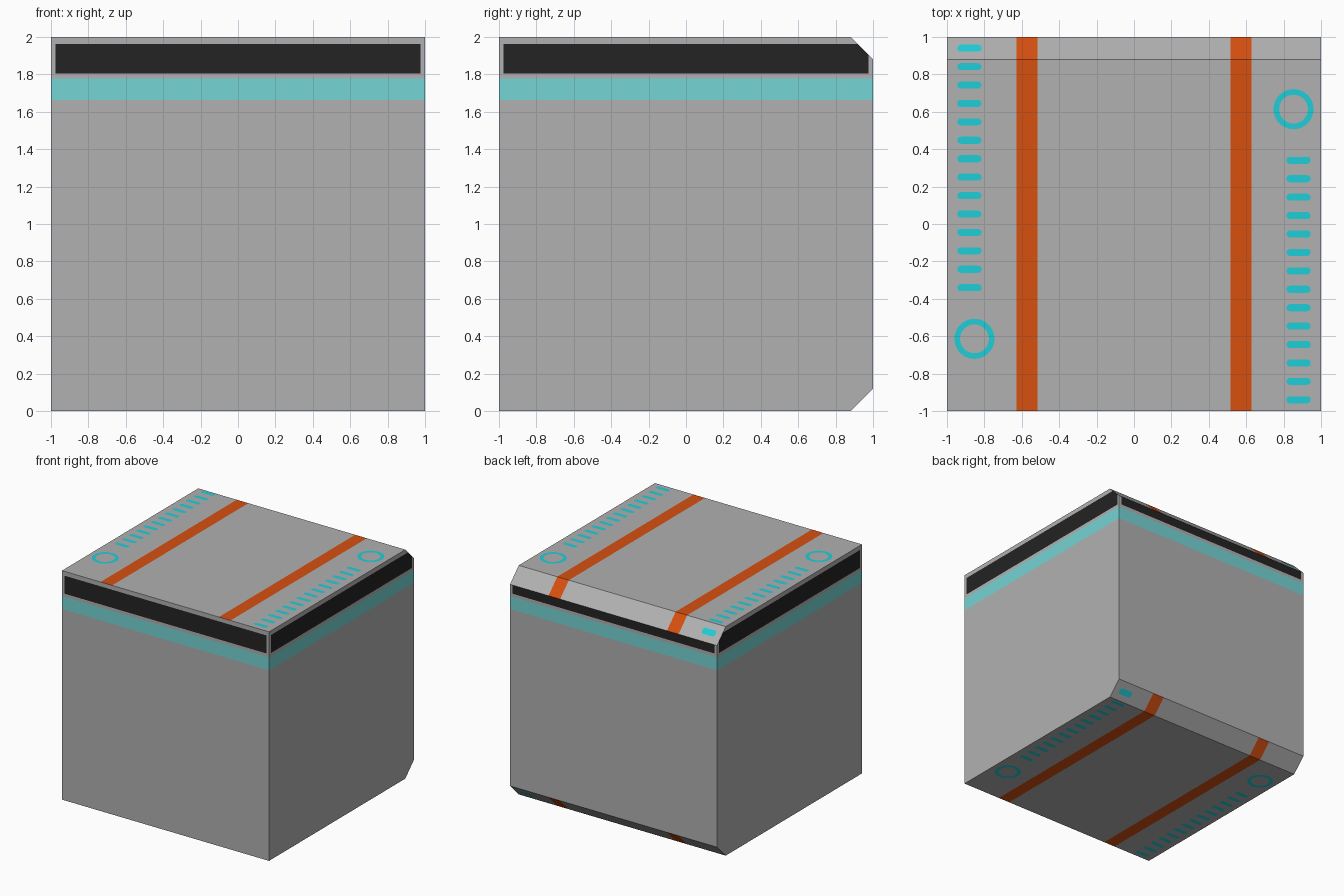
import bpy, bmesh, math
from mathutils import Vector

if "Cube" in bpy.data.objects:
    bpy.data.objects.remove(bpy.data.objects["Cube"])


def material(name, rgb):
    m = bpy.data.materials.new(name)
    m.diffuse_color = (*rgb, 1)
    m.use_nodes = True
    m.node_tree.nodes["Principled BSDF"].inputs["Base Color"].default_value = m.diffuse_color
    return m


GREY = material("grey", (0.44, 0.44, 0.44))
BLACK = material("black", (0.017, 0.017, 0.017))
TEAL = material("pale_teal", (0.18, 0.66, 0.66))
ORANGE = material("orange", (0.68, 0.08, 0.005))
CYAN = material("cyan", (0.014, 0.62, 0.69))


def finish(bm, name, mats):
    me = bpy.data.meshes.new(name)
    bm.to_mesh(me)
    bm.free()
    for m in mats:
        me.materials.append(m)
    ob = bpy.data.objects.new(name, me)
    bpy.context.collection.objects.link(ob)
    return ob


# Body: cube profile with the two back edges chamfered, extruded along x
bm = bmesh.new()
profile = [(-1, 0), (0.88, 0), (1, 0.12), (1, 1.88), (0.88, 2), (-1, 2)]
face = bm.faces.new([bm.verts.new((-1, y, z)) for y, z in profile])
ext = bmesh.ops.extrude_face_region(bm, geom=[face])
bmesh.ops.translate(bm, vec=(2, 0, 0),
                    verts=[g for g in ext["geom"] if isinstance(g, bmesh.types.BMVert)])
bmesh.ops.recalc_face_normals(bm, faces=bm.faces)

# Cut lines for the painted bands and stripes
cuts = [(2, z) for z in (1.664, 1.777, 1.805, 1.962)]
cuts += [(0, s * x) for s in (-1, 1) for x in (0.516, 0.628, 0.976)]
cuts += [(1, -0.976), (1, 0.976)]
for axis, pos in cuts:
    co, no = Vector(), Vector()
    co[axis], no[axis] = pos, 1
    bmesh.ops.bisect_plane(bm, geom=bm.verts[:] + bm.edges[:] + bm.faces[:],
                           plane_co=co, plane_no=no)

# Colour by direction and position
bm.normal_update()
for f in bm.faces:
    c, n = f.calc_center_median(), f.normal
    if abs(n.z) < 0.1:                      # four walls
        along = c.y if abs(n.x) > 0.5 else c.x
        if 1.664 < c.z < 1.777:
            f.material_index = 2
        elif 1.805 < c.z < 1.962 and abs(along) < 0.976:
            f.material_index = 1
    elif 0.516 < abs(c.x) < 0.628:          # top, bottom and chamfers
        f.material_index = 3
finish(bm, "cube_body", [GREY, BLACK, TEAL, ORANGE])


# Cyan dashes and rings, laid just above the top surface and chamfer
def surface(x, y):
    return (x, y, min(2, 2.88 - y) + 0.003)


def add_dash(bm, cx, cy, half=0.065, r=0.019):
    pts = []
    for side, start in ((1, -90), (-1, 90)):
        for k in range(7):
            a = math.radians(start + k * 30)
            pts.append(surface(cx + side * (half - r) + r * math.cos(a), cy + r * math.sin(a)))
    bm.faces.new([bm.verts.new(p) for p in pts])


def add_ring(bm, cx, cy, outer=0.107, inner=0.077, n=40):
    loops = []
    for r in (inner, outer):
        loops.append([bm.verts.new(surface(cx + r * math.cos(2 * math.pi * k / n),
                                           cy + r * math.sin(2 * math.pi * k / n)))
                      for k in range(n)])
    a, b = loops
    for k in range(n):
        j = (k + 1) % n
        bm.faces.new((a[k], b[k], b[j], a[j]))


for name, flip in (("top_markings", False), ("bottom_markings", True)):
    bm = bmesh.new()
    for s in (-1, 1):                       # the two sides are half-turn copies
        for i in range(14):
            add_dash(bm, s * 0.88, -s * (0.94 - i * 0.0985))
        add_ring(bm, s * 0.853, s * 0.614)
    if flip:                                # bottom is the top turned about the y axis
        for v in bm.verts:
            v.co = (-v.co.x, v.co.y, 2 - v.co.z)
    finish(bm, name, [CYAN])
